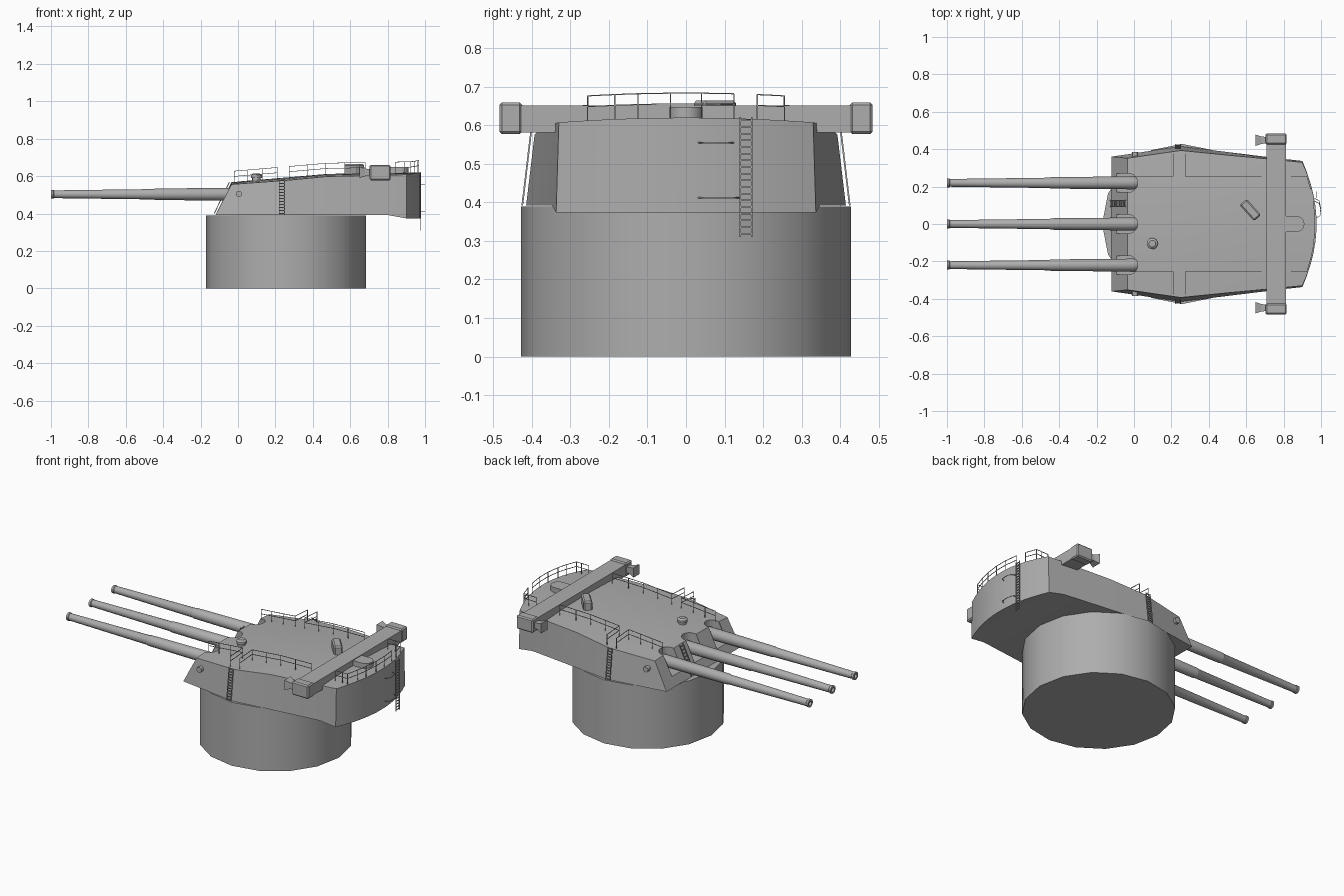
import bpy, bmesh, math
from mathutils import Vector

if "Cube" in bpy.data.objects:
    bpy.data.objects.remove(bpy.data.objects["Cube"])

grey = bpy.data.materials.new("naval_grey")
grey.use_nodes = True
COLOUR = (0.42, 0.42, 0.42, 1)
grey.diffuse_color = COLOUR
grey.node_tree.nodes["Principled BSDF"].inputs["Base Color"].default_value = COLOUR


def finish(name, bm, smooth=True):
    bmesh.ops.recalc_face_normals(bm, faces=bm.faces)
    mesh = bpy.data.meshes.new(name)
    bm.to_mesh(mesh)
    bm.free()
    mesh.materials.append(grey)
    ob = bpy.data.objects.new(name, mesh)
    bpy.context.scene.collection.objects.link(ob)
    bpy.ops.object.select_all(action="DESELECT")
    ob.select_set(True)
    bpy.context.view_layer.objects.active = ob
    if smooth:
        bpy.ops.object.shade_smooth_by_angle(angle=math.radians(30))
    return ob


def loft(name, rings, smooth=True):
    """Skin a list of equal closed rings and cap both ends."""
    bm = bmesh.new()
    loops = [[bm.verts.new(p) for p in ring] for ring in rings]
    n = len(loops[0])
    for a, b in zip(loops, loops[1:]):
        for i in range(n):
            j = (i + 1) % n
            bm.faces.new((a[i], a[j], b[j], b[i]))
    bm.faces.new(loops[0])
    bm.faces.new(loops[-1])
    return finish(name, bm, smooth)


def lathe(name, base, axis, profile, sides):
    """Turn a (distance, radius) profile about an axis."""
    axis = Vector(axis)
    u = axis.orthogonal().normalized()
    v = axis.cross(u)
    turn = [math.tau * i / sides for i in range(sides)]
    return loft(name, [[Vector(base) + axis * d + (u * math.cos(t) + v * math.sin(t)) * r
                        for t in turn] for d, r in profile])


def box(name, x, y, z):
    return loft(name, [[(x[0], y[0], h), (x[1], y[0], h), (x[1], y[1], h), (x[0], y[1], h)]
                       for h in z], False)


def rods(name, segments, r=0.0025):
    """Many thin round bars in one mesh."""
    bm = bmesh.new()
    for a, b in segments:
        a, b = Vector(a), Vector(b)
        d = (b - a).normalized()
        u = d.orthogonal().normalized() * r
        v = d.cross(u)
        ends = [[bm.verts.new(p + o) for o in (u, v, -u, -v)] for p in (a, b)]
        for i in range(4):
            j = (i + 1) % 4
            bm.faces.new((ends[0][i], ends[0][j], ends[1][j], ends[1][i]))
        bm.faces.new(ends[0])
        bm.faces.new(ends[1])
    return finish(name, bm, False)


def interp(x, table):
    for (x0, a), (x1, b) in zip(table, table[1:]):
        if x <= x1:
            return a + (b - a) * (x - x0) / (x1 - x0)
    return table[-1][1]


def crown(x):
    return interp(x, [(-0.035, 0.568), (0.25, 0.592), (0.48, 0.612), (0.98, 0.62)])


def roof_z(x, y):
    return crown(x) - 0.013 * (y / 0.36) ** 2


def stern_x(y):
    return 0.976 - 0.076 * (y / 0.335) ** 2


# Barbette
lathe("barbette", (0.257, 0, 0), (0, 0, 1), [(0, 0.428), (0.39, 0.428)], 16)


# Gun house: cross sections from the sloped face to the curved stern
def section(xb, xt, wb, wt, zb):
    ring = [(xb, -wb, zb), (xb, wb, zb)]
    return ring + [(xt, wt * k / 3, roof_z(xt, wt * k / 3)) for k in range(3, -4, -1)]


sections = [section(-0.12, -0.035, 0.36, 0.352, 0.392)]
for x, wb, wt, zb in [(0.25, 0.415, 0.393, 0.392), (0.48, 0.387, 0.37, 0.392),
                      (0.8, 0.348, 0.34, 0.392), (0.9, 0.337, 0.33, 0.374)]:
    sections.append(section(x, x, wb, wt, zb))
for w in (0.28, 0.22, 0.16, 0.1, 0.04):
    sections.append(section(stern_x(w), stern_x(w), w, w * 0.985, 0.374))
house = loft("gun_house", sections, False)

# Gun ports: round-ended slots cut through the face and the roof edge
GUN_Y = (-0.22, 0, 0.22)
for y in GUN_Y:
    arc = [math.pi * (i / 10 - 0.5) for i in range(11)]
    outline = [(-0.2, y - 0.05)]
    outline += [(-0.03 + 0.05 * math.cos(t), y + 0.05 * math.sin(t)) for t in arc]
    outline += [(-0.2, y + 0.05)]
    cutter = loft("port_cutter", [[(px, py, h) for px, py in outline] for h in (0.445, 0.7)], False)
    cutter.hide_render = True
    cut = house.modifiers.new("port", "BOOLEAN")
    cut.object = cutter
    cut.solver = "EXACT"
    bpy.context.view_layer.objects.active = house
    bpy.ops.object.modifier_apply(modifier=cut.name)
    bpy.data.objects.remove(cutter)
bpy.ops.object.select_all(action="DESELECT")
house.select_set(True)
bpy.ops.object.shade_smooth_by_angle(angle=math.radians(12))

# Gun barrels with hollow muzzles
barrel = [(0.05, 0.013), (0, 0.013), (0, 0.024), (0.012, 0.024), (0.016, 0.021),
          (0.55, 0.028), (0.555, 0.031), (1.0, 0.035), (1.02, 0.026)]
for name, y in zip(("right_gun", "middle_gun", "left_gun"), GUN_Y):
    lathe(name, (-1, y, 0.503), (1, 0, 0), barrel, 20)

# Rangefinder beam, end caps, lens hoods and rear hood
box("rangefinder_beam", (0.708, 0.812), (-0.48, 0.48), (0.582, 0.652))
for side, s in (("left", 1), ("right", -1)):
    cap = box(side + "_rangefinder_cap", (0.704, 0.816), sorted((s * 0.425, s * 0.484)), (0.577, 0.66))
    bev = cap.modifiers.new("bevel", "BEVEL")
    bev.width = 0.007
    rings = []
    for x, h in ((0.71, 0.017), (0.68, 0.02), (0.65, 0.03)):
        rings.append([(x, s * 0.448 + a * h, 0.62 + b * h) for a, b in ((-1, -1), (1, -1), (1, 1), (-1, 1))])
    loft(side + "_lens_hood", rings, False)
    # Side sight on the house wall
    lathe(side + "_side_sight", (0.005, s * 0.35, 0.505), (0, s, 0), [(0, 0.017), (0.036, 0.017)], 12)

arc = [math.pi * (i / 10 - 0.5) for i in range(11)]
outline = [(0.81, -0.043)] + [(0.868 + 0.043 * math.cos(t), 0.043 * math.sin(t)) for t in arc] + [(0.81, 0.043)]
loft("rangefinder_rear_hood", [[(x, y, h) for x, y in outline] for h in (0.605, 0.648)])

# Roof periscope (turned box) and small cupola
scope = box("roof_periscope", (-0.058, 0.058), (-0.025, 0.025), (0.6, 0.665))
scope.location = (0.622, 0.075, 0)
scope.rotation_euler.z = math.radians(-48)
bev = scope.modifiers.new("bevel", "BEVEL")
bev.width = 0.008
lathe("roof_cupola", (0.098, -0.105, 0.56), (0, 0, 1),
      [(0, 0.022), (0.03, 0.022), (0.031, 0.03), (0.045, 0.03), (0.054, 0.018)], 14)


# Railings
def railing(name, path):
    segs, tops = [], []
    for x, y in path:
        foot = Vector((x, y, roof_z(x, y) - 0.004))
        tops.append(foot + Vector((0, 0, 0.068)))
        segs.append((foot, tops[-1]))
    drop = Vector((0, 0, 0.028))
    for a, b in zip(tops, tops[1:]):
        segs += [(a, b), (a - drop, b - drop)]
    rods(name, segs, 0.002)


for side, s in (("left", 1), ("right", -1)):
    railing(side + "_front_railing", [(x, s * 0.255) for x in (-0.02, 0.05, 0.13, 0.21)] + [(0.21, s * 0.375)])
    railing(side + "_roof_railing", [(0.275, s * 0.375)] + [(x, s * 0.255) for x in (0.275, 0.37, 0.47, 0.57, 0.68)])


def stern_path(ys):
    return [(stern_x(y) - 0.008, y) for y in ys]


railing("stern_railing", [(0.84, -0.256), (0.89, -0.256)] + stern_path((-0.256, -0.185, -0.125, -0.04, 0.04, 0.125)))
railing("stern_railing_short", stern_path((0.185, 0.256)) + [(0.89, 0.256), (0.84, 0.256)])


# Ladders
def ladder(name, low, high, half, rungs):
    low, high, half = Vector(low), Vector(high), Vector(half)
    segs = [(low - half, high - half), (low + half, high + half)]
    for i in range(rungs):
        p = low.lerp(high, (i + 0.5) / rungs)
        segs.append((p - half, p + half))
    rods(name, segs, 0.003)


ladder("left_ladder", (0.235, 0.425, 0.392), (0.235, 0.402, 0.585), (0.014, 0, 0), 12)
ladder("right_ladder", (0.235, -0.425, 0.392), (0.235, -0.402, 0.585), (0.014, 0, 0), 12)
ladder("stern_ladder", (0.977, 0.156, 0.31), (0.977, 0.156, 0.622), (0, 0.015, 0), 18)
ladder("face_ladder", (-0.127, 0.11, 0.4), (-0.046, 0.11, 0.568), (0, 0.016, 0), 9)

# Grab rails on the stern wall
for name, z, y0, y1 in (("upper_grab_rail", 0.555, 0.03, 0.125), ("lower_grab_rail", 0.412, 0.03, 0.14)):
    pts = [(stern_x(y0) - 0.005, y0, z), (0.995, y0 + 0.015, z), (0.998, (y0 + y1) / 2, z),
           (0.99, y1 - 0.015, z), (stern_x(y1) - 0.005, y1, z)]
    rods(name, list(zip(pts, pts[1:])), 0.002)
